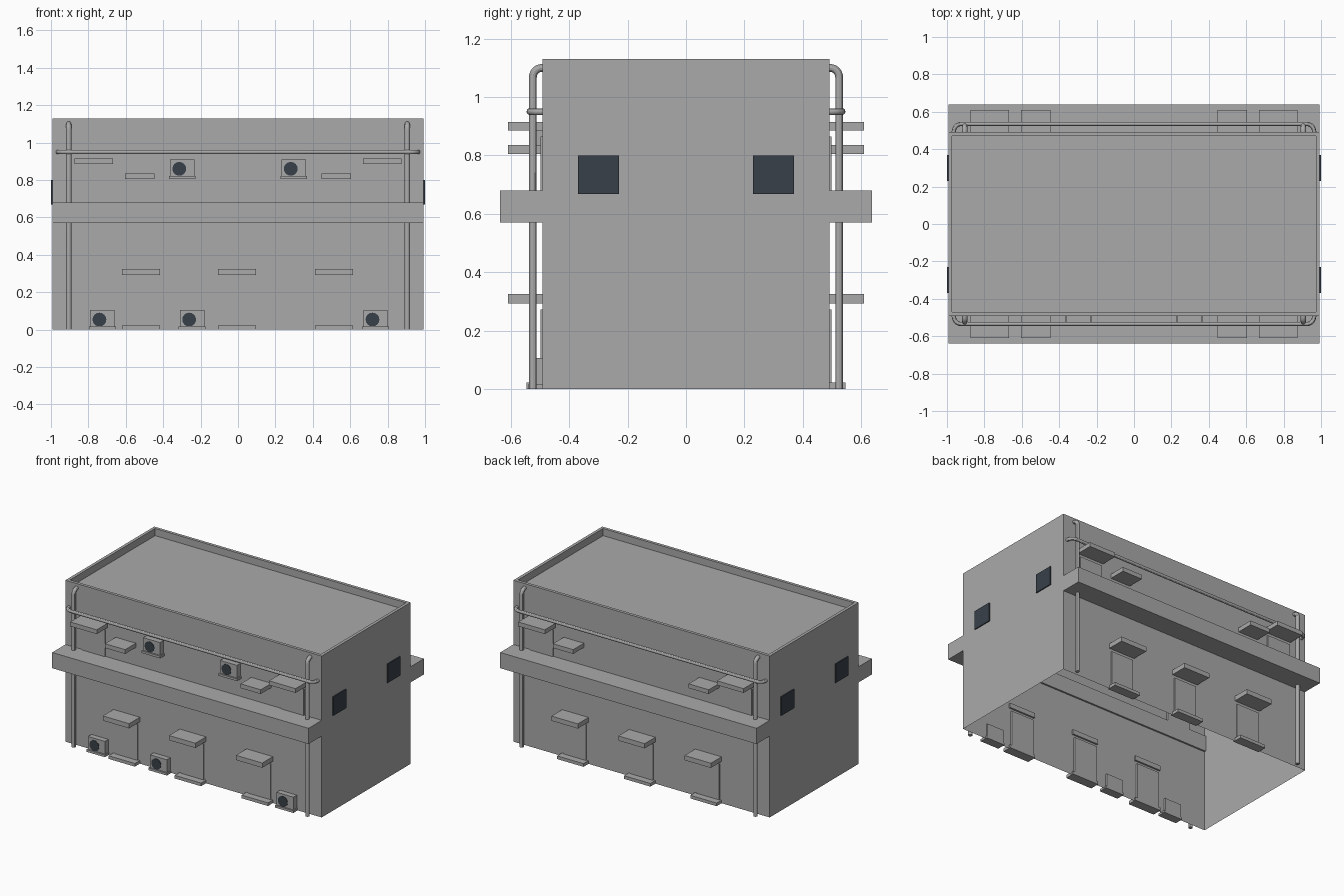
import bpy, bmesh, math
from mathutils import Vector

if "Cube" in bpy.data.objects:
    bpy.data.objects.remove(bpy.data.objects["Cube"])


def material(name, rgb):
    m = bpy.data.materials.new(name)
    m.diffuse_color = (*rgb, 1)
    m.use_nodes = True
    m.node_tree.nodes["Principled BSDF"].inputs["Base Color"].default_value = m.diffuse_color
    return m


GREY = material("concrete_grey", (0.40, 0.40, 0.40))
DARK = material("dark_glass", (0.040, 0.051, 0.066))
HX, HY, HZ = 0.993, 0.492, 1.13


def finish(name, bm, mat):
    me = bpy.data.meshes.new(name)
    bm.to_mesh(me)
    bm.free()
    me.materials.append(mat)
    ob = bpy.data.objects.new(name, me)
    bpy.context.collection.objects.link(ob)
    return ob


def box_mesh(x, y, z):
    bm = bmesh.new()
    bmesh.ops.create_cube(bm, size=1)
    for v in bm.verts:
        v.co = [(a + b) / 2 + c * abs(b - a) for (a, b), c in zip((x, y, z), v.co)]
    return bm


def box(name, x, y, z, mat=GREY):
    return finish(name, box_mesh(x, y, z), mat)


def facade_box(name, x, depth, z, s, inside=0.012):
    """Box fixed to the front (s=-1) or back (s=1) wall, reaching out to depth."""
    return box(name, x, (s * (HY - inside), s * depth), z)


def pipe(name, pts, radius, bend):
    """Round pipe through pts with rounded corners."""
    pts = [Vector(p) for p in pts]
    path = [pts[0]]
    for a, b, c in zip(pts, pts[1:], pts[2:]):
        u, w = (a - b).normalized(), (c - b).normalized()
        centre = b + bend * (u + w)
        for i in range(7):
            t = math.pi / 2 * i / 6
            path.append(centre - bend * (w * math.cos(t) + u * math.sin(t)))
    path.append(pts[-1])
    cu = bpy.data.curves.new(name, 'CURVE')
    cu.dimensions = '3D'
    cu.bevel_depth = radius
    cu.bevel_resolution = 4
    cu.use_fill_caps = True
    sp = cu.splines.new('POLY')
    sp.points.add(len(path) - 1)
    for p, co in zip(sp.points, path):
        p.co = (*co, 1)
    cu.materials.append(GREY)
    ob = bpy.data.objects.new(name, cu)
    bpy.context.collection.objects.link(ob)
    bpy.ops.object.select_all(action='DESELECT')
    ob.select_set(True)
    bpy.context.view_layer.objects.active = ob
    bpy.ops.object.convert(target='MESH')
    bpy.ops.object.shade_smooth_by_angle()


# Building shell: open underneath, sunken roof inside a parapet
bm = box_mesh((-HX, HX), (-HY, HY), (0, HZ))
bm.faces.ensure_lookup_table()
roof = max(bm.faces, key=lambda f: f.calc_center_median().z)
floor = min(bm.faces, key=lambda f: f.calc_center_median().z)
bmesh.ops.delete(bm, geom=[floor], context='FACES_ONLY')
bmesh.ops.inset_region(bm, faces=[roof], thickness=0.03)
sunk = bmesh.ops.extrude_discrete_faces(bm, faces=[roof])['faces'][0]
bmesh.ops.translate(bm, verts=sunk.verts, vec=(0, 0, -0.05))
bmesh.ops.recalc_face_normals(bm, faces=bm.faces)
finish("building_shell", bm, GREY)

# Front and back walls share the same layout
for s, side in ((-1, "front"), (1, "back")):
    facade_box(side + "_balcony", (-HX, HX), 0.638, (0.57, 0.68), s)

    # Ground floor doors with canopy and doorstep
    for cx in (-0.518, -0.005, 0.513):
        facade_box(side + "_door", (cx - 0.088, cx + 0.088), 0.499, (0.02, 0.272), s)
        facade_box(side + "_canopy", (cx - 0.102, cx + 0.102), 0.61, (0.292, 0.325), s)
        facade_box(side + "_doorstep", (cx - 0.102, cx + 0.102), 0.547, (0, 0.022), s)

    # Upper doors with wide canopies, and small window canopies
    for m in (-1, 1):
        cx = m * 0.77
        facade_box(side + "_upper_door", (cx - 0.088, cx + 0.088), 0.499, (0.68, 0.865), s)
        facade_box(side + "_upper_canopy", (cx - 0.103, cx + 0.103), 0.61, (0.885, 0.915), s)
        cx = m * 0.525
        facade_box(side + "_window_canopy", (cx - 0.078, cx + 0.078), 0.61, (0.805, 0.835), s)

        # Drainpipe turning into the wall below the parapet
        pipe(side + "_drainpipe", [(m * 0.905, s * 0.525, 0), (m * 0.905, s * 0.525, 1.1),
                                   (m * 0.905, s * 0.485, 1.1)], 0.0135, 0.032)

    # Long horizontal pipe
    pipe(side + "_wall_pipe", [(-0.963, s * 0.485, 0.95), (-0.963, s * 0.535, 0.95),
                               (0.963, s * 0.535, 0.95), (0.963, s * 0.485, 0.95)], 0.0115, 0.04)

# Air conditioners on the front only
for cx, z in ((-0.725, 0), (-0.245, 0), (0.735, 0), (-0.298, 0.806), (0.298, 0.806)):
    facade_box("air_conditioner", (cx - 0.065, cx + 0.065), 0.53, (z + 0.015, z + 0.105), -1)
    facade_box("air_conditioner_shelf", (cx - 0.072, cx + 0.072), 0.54, (z, z + 0.016), -1)
    bm = bmesh.new()
    bmesh.ops.create_cone(bm, cap_ends=True, segments=16, radius1=0.037, radius2=0.037, depth=0.004)
    for v in bm.verts:
        a, b, c = v.co
        v.co = (cx - 0.016 + a, -0.531 + c, z + 0.054 + b)
    bmesh.ops.recalc_face_normals(bm, faces=bm.faces)
    finish("air_conditioner_fan", bm, DARK)

# Dark windows on the two end walls
for m in (-1, 1):
    for cy in (-0.3, 0.3):
        box("end_window", (m * (HX - 0.002), m * 1.0), (cy - 0.07, cy + 0.07), (0.668, 0.8), DARK)
